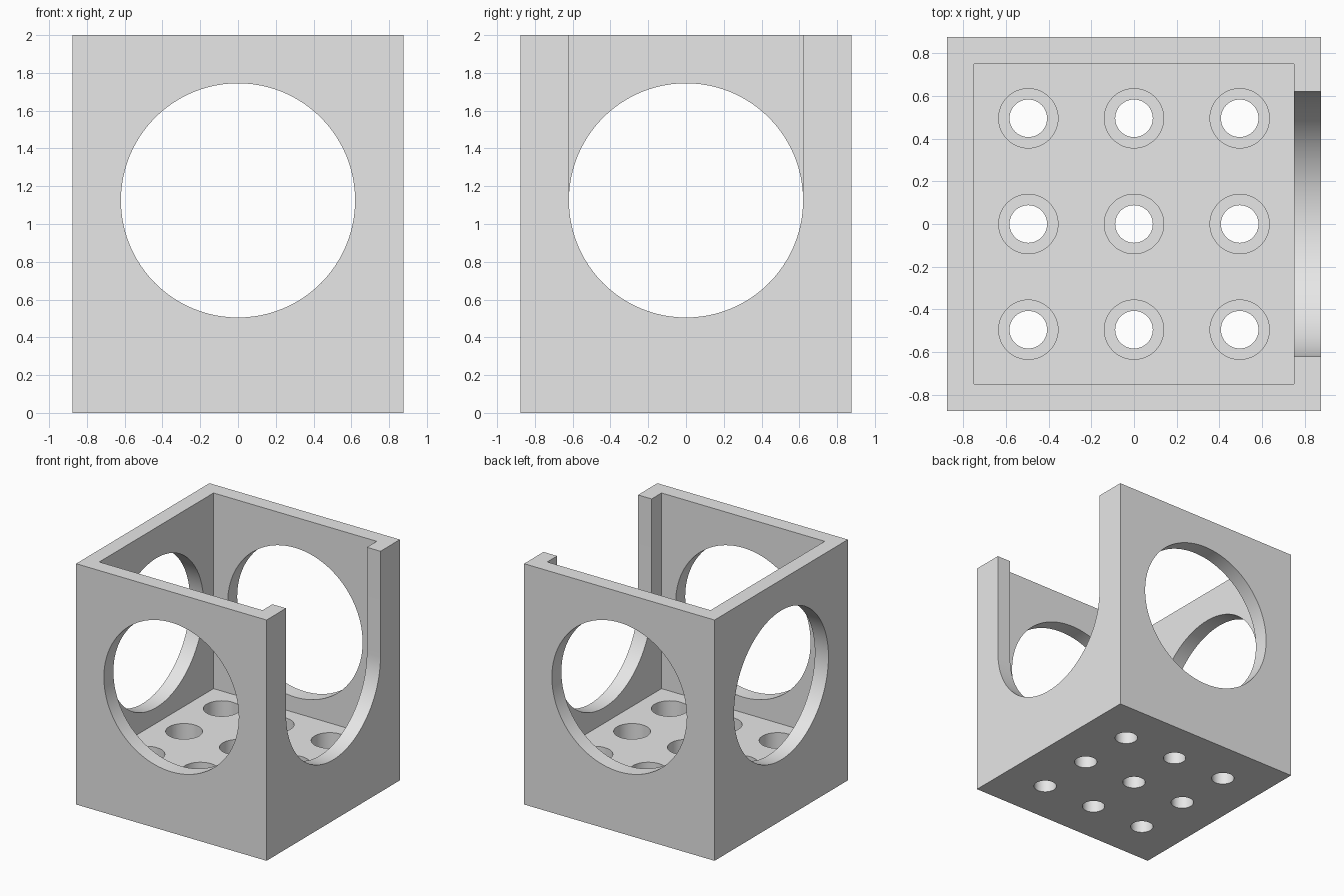
import bpy, bmesh
from math import sin, cos, pi
from mathutils import Vector

cube = bpy.data.objects.get("Cube")
if cube:
    bpy.data.objects.remove(cube, do_unlink=True)

HALF, WALL, HEIGHT = 0.875, 0.125, 2.0
FLOOR, LEDGE = 0.375, 0.125
WINDOW_R, WINDOW_Z = 0.62, 1.125
INNER = HALF - WALL

grey = bpy.data.materials.new("light grey")
grey.use_nodes = True
colour = (0.8, 0.8, 0.8, 1.0)
grey.diffuse_color = colour
grey.node_tree.nodes["Principled BSDF"].inputs["Base Color"].default_value = colour


def prism(name, profile, start, end, axis):
    """Extrude a 2D profile from start to end along the x, y or z axis."""
    place = {"x": lambda u, v, w: (w, u, v),
             "y": lambda u, v, w: (u, w, v),
             "z": lambda u, v, w: (u, v, w)}[axis]
    bm = bmesh.new()
    face = bm.faces.new([bm.verts.new(place(u, v, start)) for u, v in profile])
    grown = bmesh.ops.extrude_face_region(bm, geom=[face])["geom"]
    shift = Vector(place(0, 0, end - start))
    bmesh.ops.translate(bm, vec=shift,
                        verts=[g for g in grown if isinstance(g, bmesh.types.BMVert)])
    bmesh.ops.recalc_face_normals(bm, faces=bm.faces)
    mesh = bpy.data.meshes.new(name)
    bm.to_mesh(mesh)
    bm.free()
    obj = bpy.data.objects.new(name, mesh)
    bpy.context.collection.objects.link(obj)
    mesh.materials.append(grey)
    return obj


def arc(r, cx=0, cy=0, n=96, first=0, sweep=2 * pi):
    full = sweep >= 2 * pi
    return [(cx + r * cos(first + sweep * i / n), cy + r * sin(first + sweep * i / n))
            for i in range(n if full else n + 1)]


def square(h):
    return [(-h, -h), (h, -h), (h, h), (-h, h)]


def cut(target, cutter):
    cutter.hide_render = True
    mod = target.modifiers.new("cut", "BOOLEAN")
    mod.operation, mod.solver, mod.object = "DIFFERENCE", "EXACT", cutter
    bpy.context.view_layer.objects.active = target
    bpy.ops.object.modifier_apply(modifier=mod.name)
    bpy.data.objects.remove(cutter, do_unlink=True)


# Open-topped box
box = prism("open_box", square(HALF), 0, HEIGHT, "z")
cut(box, prism("cavity_cutter", square(INNER), FLOOR, HEIGHT + 0.2, "z"))

# Round windows through the front, back and right walls
window = arc(WINDOW_R, 0, WINDOW_Z)
cut(box, prism("front_back_window_cutter", window, -1, 1, "y"))
cut(box, prism("right_window_cutter", window, -1, -0.6, "x"))

# U-shaped opening in the left wall, open to the top
top = HEIGHT + 0.2
opening = arc(WINDOW_R, 0, WINDOW_Z, 48, pi, pi) + [(WINDOW_R, top), (-WINDOW_R, top)]
cut(box, prism("left_opening_cutter", opening, 0.6, 1, "x"))

# Grid of stepped holes in the floor
for x in (-0.495, 0, 0.495):
    for y in (-0.495, 0, 0.495):
        cut(box, prism("wide_hole_cutter", arc(0.139, x, y, 48), LEDGE, FLOOR + 0.1, "z"))
        cut(box, prism("narrow_hole_cutter", arc(0.088, x, y, 48), -0.1, LEDGE + 0.1, "z"))

# Smooth round walls, sharp edges
bpy.ops.object.select_all(action="DESELECT")
box.select_set(True)
bpy.context.view_layer.objects.active = box
bpy.ops.object.shade_smooth_by_angle(angle=pi / 6)
